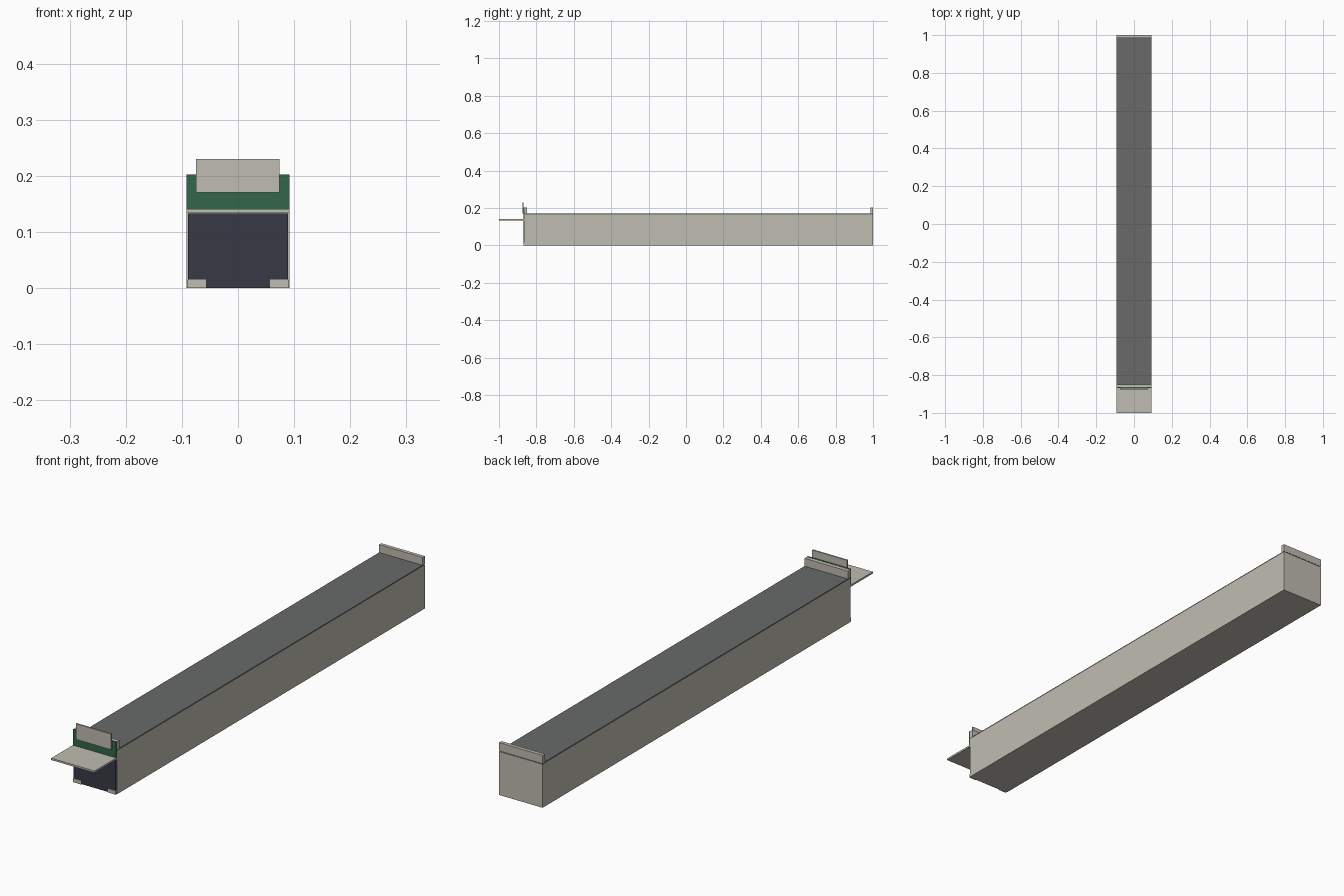
import bpy

if "Cube" in bpy.data.objects:
    bpy.data.objects.remove(bpy.data.objects["Cube"])


def material(name, srgb):
    m = bpy.data.materials.new(name)
    lin = [(c / 255 / 12.92) if c <= 10 else ((c / 255 + 0.055) / 1.055) ** 2.4 for c in srgb]
    m.diffuse_color = (*lin, 1)
    m.use_nodes = True
    m.node_tree.nodes["Principled BSDF"].inputs["Base Color"].default_value = m.diffuse_color
    return m


BEIGE = material("warm_beige", (192, 188, 178))
ROOF = material("roof_grey", (104, 106, 105))
GREEN = material("fascia_green", (50, 103, 72))
GLASS = material("dark_glass", (54, 58, 67))
PALE = material("pale_trim", (188, 193, 178))


def box(name, x, y, z, mat):
    """Box from (min, max) ranges along each axis."""
    bpy.ops.mesh.primitive_cube_add(size=1)
    ob = bpy.context.object
    ob.name = name
    for v in ob.data.vertices:
        v.co = [r[0] + (c + 0.5) * (r[1] - r[0]) for c, r in zip(v.co, (x, y, z))]
    ob.data.materials.append(mat)
    return ob


W = 0.092          # half width
FRONT = -0.864     # shop front plane
FULL = (-W, W)

# Long building and its flat roof
box("building_body", FULL, (FRONT, 1), (0, 0.166), BEIGE)
box("roof", FULL, (FRONT + 0.001, 0.999), (0.166, 0.171), ROOF)

# Parapets at both ends
box("front_parapet", FULL, (FRONT, -0.849), (0.171, 0.201), BEIGE)
box("back_parapet", FULL, (0.986, 1), (0.171, 0.201), BEIGE)

# Shop front: glazing, low corner walls, green fascia and raised sign
box("shop_window", (-0.089, 0.089), (-0.868, FRONT), (0.001, 0.133), GLASS)
for side, name in ((-1, "left_low_wall"), (1, "right_low_wall")):
    xs = sorted((side * 0.057, side * 0.090))
    box(name, xs, (-0.870, FRONT), (0, 0.015), BEIGE)
box("fascia", FULL, (-0.869, FRONT), (0.141, 0.202), GREEN)
box("sign_board", (-0.075, 0.074), (-0.875, -0.869), (0.17, 0.23), BEIGE)

# Flat canopy over the pavement, with a pale front edge
box("canopy", FULL, (-0.998, FRONT), (0.134, 0.141), BEIGE)
box("canopy_edge", FULL, (-1, -0.998), (0.134, 0.141), PALE)
